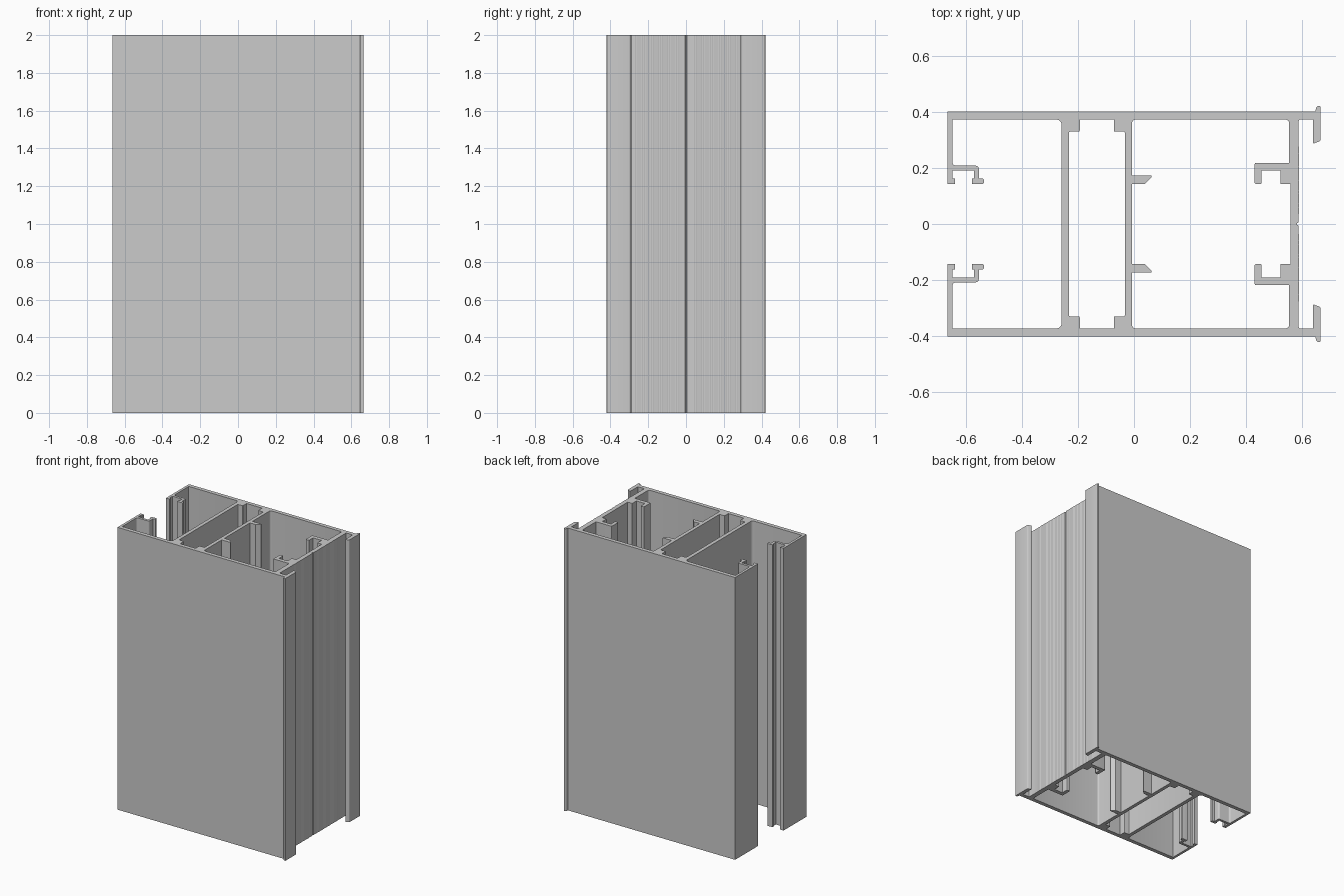
import bpy, bmesh, math
from mathutils import Vector

if "Cube" in bpy.data.objects:
    bpy.data.objects.remove(bpy.data.objects["Cube"])

HEIGHT = 2.0
R = 0.012    # inside fillet
S = 0.005    # small edge rounding


def rounded(points, segments=4):
    """Replace corners given as (x, y, radius) with short arcs."""
    out = []
    for i, p in enumerate(points):
        c = Vector(p[:2])
        if len(p) < 3:
            out.append(c)
            continue
        a = Vector(points[i - 1][:2]) - c
        b = Vector(points[(i + 1) % len(points)][:2]) - c
        a, b = a.normalized() * p[2], b.normalized() * p[2]
        centre = c + a + b
        for k in range(segments + 1):
            t = math.pi / 2 * k / segments
            out.append(centre - b * math.cos(t) - a * math.sin(t))
    return out


def symmetric(half):
    """Close a half outline (y > 0) with its mirror image."""
    return half + [(p[0], -p[1], *p[2:]) for p in reversed(half)]


# Outer wall face: centre groove, then fine shallow ridges
wall_x = 0.587
wall = [(wall_x - 0.006, 0.003), (wall_x, 0.006)]
wall += [(wall_x + 0.0015 * (i % 2), 0.036 + 0.006 * i) for i in range(41)]

# Outer wall, flanged lip, side skin, open channel with hooked arm, first web
outer_half = wall + [
    (wall_x, 0.372, S), (0.638, 0.372), (0.638, 0.286, S), (0.665, 0.296, S),
    (0.665, 0.42, S), (0.651, 0.42, S), (0.645, 0.4),
    (-0.665, 0.4), (-0.665, 0.143), (-0.638, 0.143), (-0.638, 0.162),
    (-0.647, 0.162), (-0.647, 0.19), (-0.571, 0.19), (-0.571, 0.162),
    (-0.577, 0.162), (-0.577, 0.143), (-0.535, 0.143, S), (-0.535, 0.162, S),
    (-0.553, 0.162), (-0.553, 0.208, R), (-0.647, 0.208, R),
    (-0.647, 0.372), (-0.258, 0.372, 0.018),
]

# Narrow chamber between the two webs, with stepped corners
middle_half = [
    (-0.232, 0.329, S), (-0.193, 0.329, S), (-0.193, 0.372),
    (-0.072, 0.372), (-0.072, 0.329, S), (-0.032, 0.329, S),
]

# Wide chamber: bevelled prongs on the web, slotted brackets on the wall
wide_half = [
    (-0.007, 0.143), (0.038, 0.143), (0.062, 0.167), (0.062, 0.172),
    (-0.007, 0.172), (-0.007, 0.372, R), (0.553, 0.372, R),
    (0.553, 0.218), (0.43, 0.218, S), (0.43, 0.143, S), (0.455, 0.143, S),
    (0.455, 0.19), (0.522, 0.19), (0.522, 0.143), (0.557, 0.143),
]

# Fill the cross-section
bm = bmesh.new()
for half in (outer_half, middle_half, wide_half):
    verts = [bm.verts.new((p.x, p.y, 0)) for p in rounded(symmetric(half))]
    for i, v in enumerate(verts):
        bm.edges.new((verts[i - 1], v))
bmesh.ops.triangle_fill(bm, use_beauty=True, edges=bm.edges[:], normal=(0, 0, 1))
bm.normal_update()
bmesh.ops.reverse_faces(bm, faces=[f for f in bm.faces if f.normal.z < 0])
mesh = bpy.data.meshes.new("extruded_frame_section")
bm.to_mesh(mesh)
bm.free()

frame = bpy.data.objects.new("extruded_frame_section", mesh)
bpy.context.collection.objects.link(frame)

# Raise it to full height
extrude = frame.modifiers.new("extrude", 'SOLIDIFY')
extrude.thickness = HEIGHT
extrude.offset = 1
bpy.ops.object.select_all(action='DESELECT')
frame.select_set(True)
bpy.context.view_layer.objects.active = frame
bpy.ops.object.modifier_apply(modifier="extrude")
bpy.ops.object.shade_smooth_by_angle(angle=math.radians(25))

# Bare metal colour
grey = bpy.data.materials.new("light_grey_metal")
grey.use_nodes = True
colour = (0.6, 0.6, 0.6, 1)
grey.diffuse_color = colour
grey.node_tree.nodes["Principled BSDF"].inputs["Base Color"].default_value = colour
frame.data.materials.append(grey)
